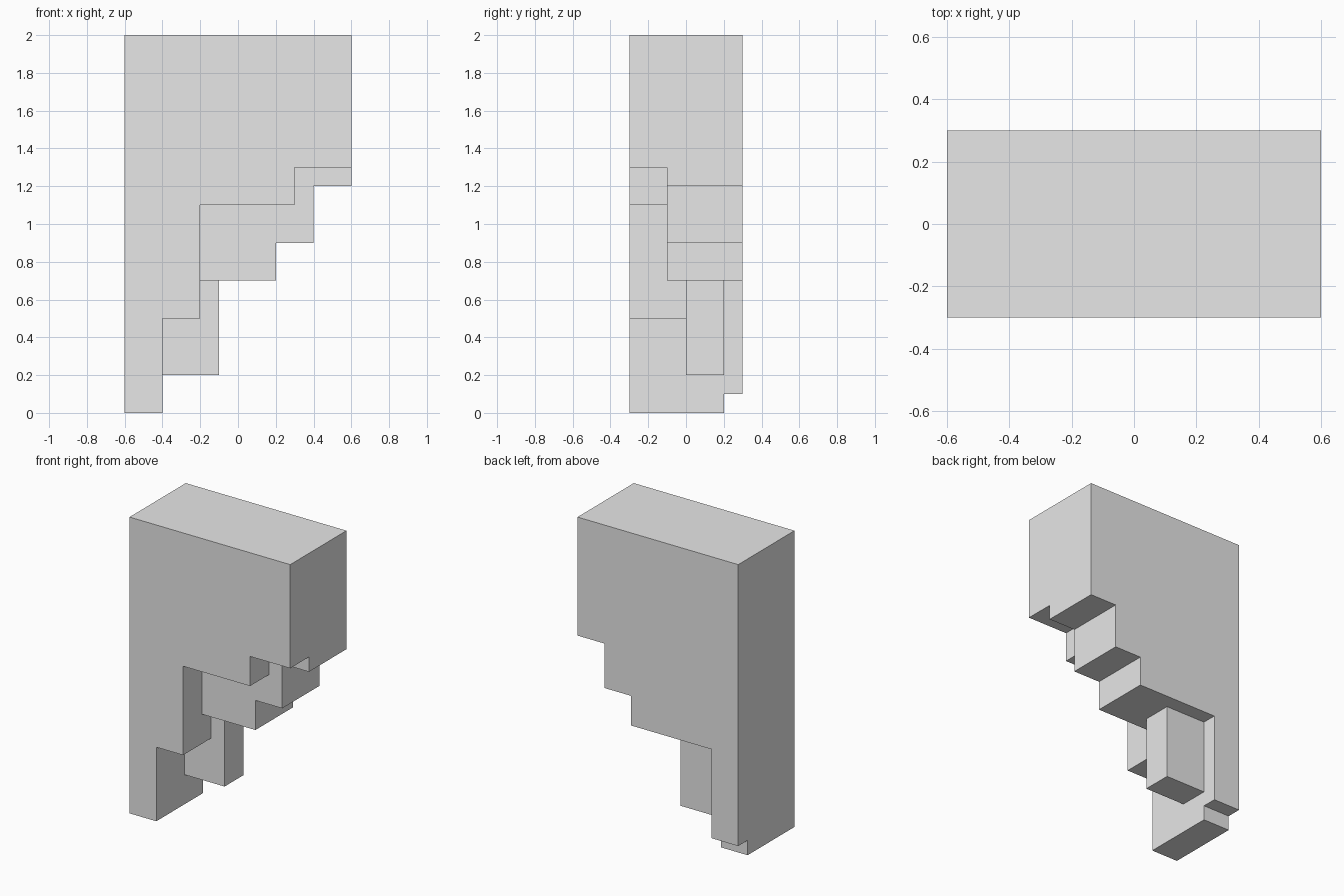
import bpy
import bmesh
import math
from mathutils import Vector

cube = bpy.data.objects.get("Cube")
if cube:
    bpy.data.objects.remove(cube, do_unlink=True)

TOP = 2.0
HALF_WIDTH, HALF_DEPTH = 0.6, 0.3

# Stepped underside, as slabs from front to back:
# back edge of slab -> steps of (right-hand end in x, underside height)
REAR_STEPS = [(0.2, 0.7), (0.4, 0.9), (0.6, 1.2)]
SLABS = [
    (-0.1, [(-0.4, 0.0), (-0.2, 0.5), (0.3, 1.1), (0.6, 1.3)]),
    (0.0, [(-0.4, 0.0), (-0.2, 0.5)] + REAR_STEPS),
    (0.2, [(-0.4, 0.0), (-0.1, 0.2)] + REAR_STEPS),
    (0.3, [(-0.4, 0.1)] + REAR_STEPS),
]

# Grid lines on which the steps fall
steps = [s for _, slab in SLABS for s in slab]
cuts = [
    sorted({-HALF_WIDTH} | {x for x, _ in steps}),
    [-HALF_DEPTH] + [y for y, _ in SLABS],
    sorted({TOP} | {z for _, z in steps}),
]


def is_solid(cell):
    """True if the grid cell lies inside the wall."""
    if any(i < 0 or i >= len(c) - 1 for i, c in zip(cell, cuts)):
        return False
    x, y, z = ((c[i] + c[i + 1]) / 2 for i, c in zip(cell, cuts))
    slab = next(s for back, s in SLABS if y < back)
    return z > next(under for end, under in slab if x < end)


def add_face(bm, cell, axis, side):
    """Adds the outer face of a cell on one side of one axis."""
    u, v = (axis + 1) % 3, (axis + 2) % 3
    corners = []
    for du, dv in ((0, 0), (1, 0), (1, 1), (0, 1)):
        index = list(cell)
        index[axis] += side
        index[u] += du
        index[v] += dv
        corners.append(bm.verts.new(Vector(c[i] for i, c in zip(index, cuts))))
    bm.faces.new(corners if side else corners[::-1])


# Stepped wall: the outer skin of all solid cells, merged into large flat faces
bm = bmesh.new()
nx, ny, nz = (len(c) - 1 for c in cuts)
for cell in ((i, j, k) for i in range(nx) for j in range(ny) for k in range(nz)):
    if not is_solid(cell):
        continue
    for axis in range(3):
        for side in (0, 1):
            neighbour = list(cell)
            neighbour[axis] += 2 * side - 1
            if not is_solid(neighbour):
                add_face(bm, cell, axis, side)
bmesh.ops.remove_doubles(bm, verts=bm.verts[:], dist=0.001)
bmesh.ops.dissolve_limit(bm, angle_limit=math.radians(1),
                         verts=bm.verts[:], edges=bm.edges[:])

mesh = bpy.data.meshes.new("stepped_wall")
bm.to_mesh(mesh)
bm.free()
wall = bpy.data.objects.new("stepped_wall", mesh)
bpy.context.collection.objects.link(wall)

# Plain grey
grey = bpy.data.materials.new("plain_grey")
grey.use_nodes = True
colour = (0.8, 0.8, 0.8, 1.0)
grey.diffuse_color = colour
grey.node_tree.nodes["Principled BSDF"].inputs["Base Color"].default_value = colour
mesh.materials.append(grey)
